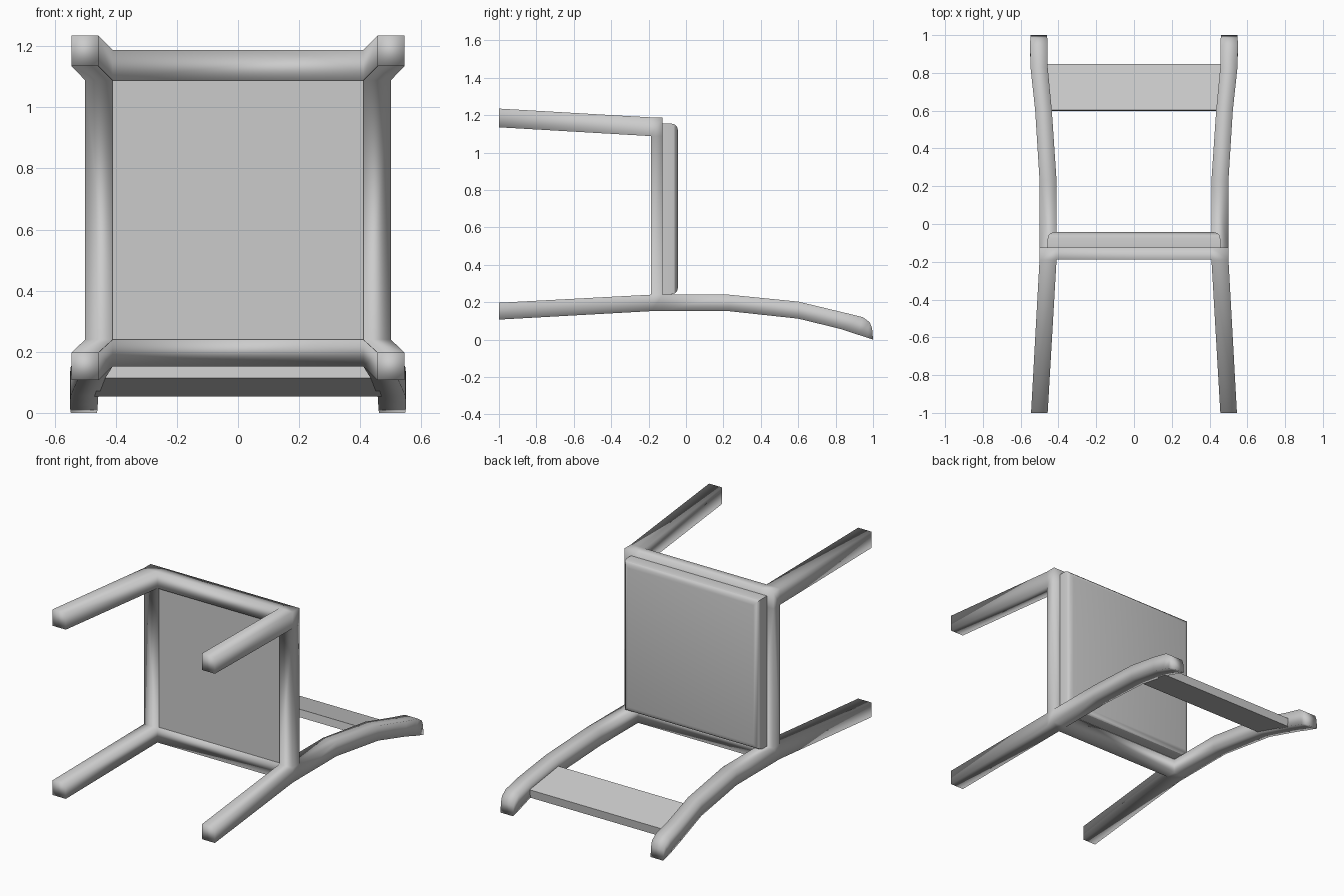
import bpy, bmesh
from collections import defaultdict

if "Cube" in bpy.data.objects:
    bpy.data.objects.remove(bpy.data.objects["Cube"])


def loft(bm, sections, sign=1):
    """Skin four-sided sections: (y_low, z_low, y_high, z_high, x_in, x_out)."""
    rings = []
    for yl, zl, yh, zh, xi, xo in sections:
        pts = ((xi, yl, zl), (xo, yl, zl), (xo, yh, zh), (xi, yh, zh))
        rings.append([bm.verts.new((sign * x, y, z)) for x, y, z in pts])
    for a, b in zip(rings, rings[1:]):
        for i in range(4):
            j = (i + 1) % 4
            bm.faces.new((a[i], a[j], b[j], b[i]))
    bm.faces.new(rings[0])
    bm.faces.new(rings[-1])


def box(bm, x0, x1, y0, y1, z0, z1, sign=1):
    loft(bm, [(y, z0, y, z1, x0, x1) for y in (y0, y1)], sign)


def make_object(name, bm, by_angle=False):
    bmesh.ops.recalc_face_normals(bm, faces=bm.faces)
    for f in bm.faces:
        f.smooth = True
    mesh = bpy.data.meshes.new(name)
    bm.to_mesh(mesh)
    bm.free()
    ob = bpy.data.objects.new(name, mesh)
    bpy.context.collection.objects.link(ob)
    if by_angle:
        bpy.ops.object.select_all(action='DESELECT')
        ob.select_set(True)
        bpy.context.view_layer.objects.active = ob
        bpy.ops.object.shade_smooth_by_angle()
    return ob


Y0, Y1 = -0.188, -0.125                       # depth of the seat frame
XI, XO = 0.41, 0.50                           # side rail, inner and outer
BZ0, BZ1, FZ0, FZ1 = 0.152, 0.24, 1.088, 1.188  # back and front rail heights

# Back legs running on into the curved backrest uprights
post = [
    (-1.0, 0.107, -1.0, 0.197, 0.457, 0.545),
    (Y0, BZ0, Y0, BZ1, XI, XO),
    (Y1, BZ0, Y1, BZ1, XI, XO),
    (0.23, BZ0, 0.23, BZ1, XI, XO),
    (0.60, 0.112, 0.60, 0.203, 0.435, 0.523),
    (0.83, 0.056, 0.83, 0.148, 0.457, 0.548),
    (0.92, 0.026, 0.945, 0.12, 0.459, 0.55),
    (0.965, 0.012, 0.982, 0.093, 0.459, 0.549),
    (1.0, 0.0, 0.995, 0.06, 0.462, 0.547),
]
front_leg = [
    (-1.0, 1.135, -1.0, 1.235, 0.457, 0.545),
    (Y0, FZ0, Y0, FZ1, XI, XO),
    (Y1, FZ0, Y1, FZ1, XI, XO),
]

# Frame: legs, uprights and rails welded into one skin
bm = bmesh.new()
for s in (1, -1):
    loft(bm, post, s)
    loft(bm, front_leg, s)
    box(bm, XI, XO, Y0, Y1, BZ1, FZ0, s)
box(bm, -XI, XI, Y0, Y1, BZ0, BZ1)
box(bm, -XI, XI, Y0, Y1, FZ0, FZ1)
shared = defaultdict(list)
for f in bm.faces:
    shared[tuple(round(c, 3) + 0.0 for c in f.calc_center_median())].append(f)
inner = [f for group in shared.values() if len(group) > 1 for f in group]
bmesh.ops.delete(bm, geom=inner, context='FACES')
bmesh.ops.remove_doubles(bm, verts=bm.verts, dist=0.0005)
make_object("chair_frame", bm)

# Backrest slat, tilted with the uprights
bm = bmesh.new()
loft(bm, [
    (0.597, 0.114, 0.603, 0.16, -0.45, 0.45),
    (0.840, 0.053, 0.846, 0.103, -0.47, 0.47),
])
make_object("back_slat", bm, True)

# Seat cushion with rounded upper edges
bm = bmesh.new()
box(bm, -0.457, 0.457, Y1, -0.043, 0.242, 1.155)
top = [e for e in bm.edges if all(v.co.y > -0.05 for v in e.verts)]
bmesh.ops.bevel(bm, geom=top, offset=0.035, segments=3, profile=0.5,
                affect='EDGES')
make_object("seat", bm, True)

# Seat underside filling the frame opening
bm = bmesh.new()
box(bm, -XI, XI, -0.175, Y1, BZ1, FZ0)
make_object("seat_base", bm, True)
